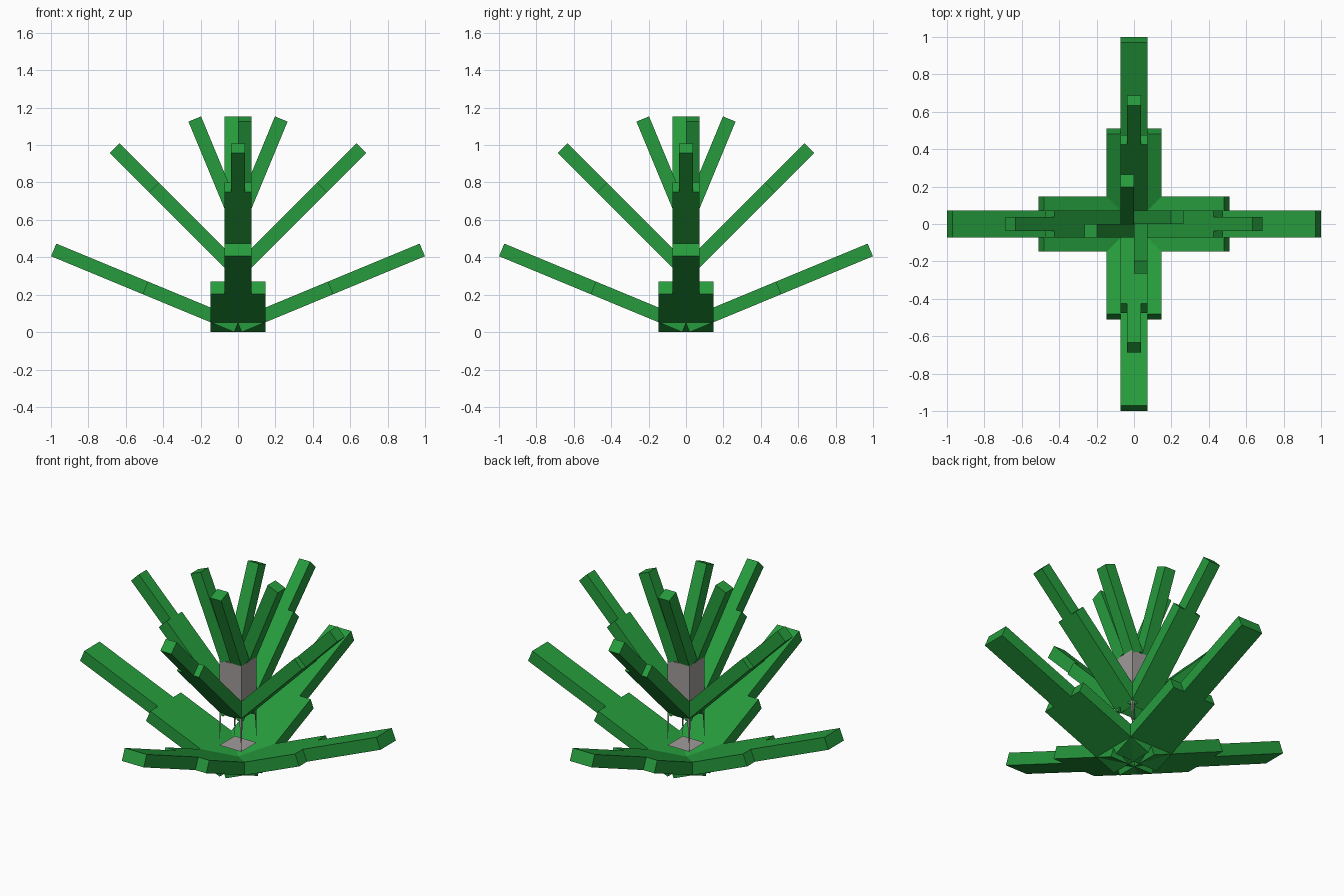
import bpy, math
from mathutils import Matrix, Vector

if "Cube" in bpy.data.objects:
    bpy.data.objects.remove(bpy.data.objects["Cube"])


def material(name, rgb):
    m = bpy.data.materials.new(name)
    m.diffuse_color = (*rgb, 1)
    m.use_nodes = True
    m.node_tree.nodes["Principled BSDF"].inputs["Base Color"].default_value = m.diffuse_color
    return m


GREEN = material("leaf green", (0.019, 0.33, 0.045))
GRAY = material("stem gray", (0.36, 0.33, 0.33))
T = 0.073  # leaf thickness and half width of the core


def mesh_object(name, verts, faces, mat):
    me = bpy.data.meshes.new(name)
    me.from_pydata(verts, [], faces)
    me.materials.append(mat)
    ob = bpy.data.objects.new(name, me)
    bpy.context.collection.objects.link(ob)
    return ob


def leaf_box(name, turn, tilt, start, s0, s1, y0, y1):
    """Tilted box; start is the lower inner corner (x, z), s runs along the leaf."""
    a = math.radians(tilt)
    d = Vector((math.cos(a), 0, math.sin(a)))
    n = Vector((-math.sin(a), 0, math.cos(a)))
    o = Vector((start[0], 0, start[1]))
    rot = Matrix.Rotation(math.radians(turn), 3, 'Z')
    verts = [rot @ (o + d * s + n * t + Vector((0, y, 0)))
             for s in (s0, s1) for y in (y0, y1) for t in (0, T)]
    faces = [(0, 1, 3, 2), (4, 6, 7, 5), (0, 4, 5, 1),
             (2, 3, 7, 6), (0, 2, 6, 4), (1, 5, 7, 3)]
    mesh_object(name, verts, faces, GREEN)


for i in range(4):
    turn = i * 90
    # low spreading leaves: wide base, narrow tip
    leaf_box("low_leaf_base", turn, 22.5, (0.02, 0), 0, 0.53, -2 * T, 2 * T)
    leaf_box("low_leaf_tip", turn, 22.5, (0.02, 0), 0.53, 1.06, -T, T)
    # middle leaves at half the width
    leaf_box("middle_leaf_base", turn, 45, (0.0515, 0.3235), 0, 0.60, -T, T)
    leaf_box("middle_leaf_tip", turn, 45, (0.0515, 0.3235), 0.60, 0.897, -T / 2, T / 2)
    # upright leaves arranged as a pinwheel
    leaf_box("top_leaf", turn, 67.5, (0.066, 0.645), 0, 0.52, 0, T)

    # core wall: solid above the middle leaves, thin tapering corner strips below
    rot = Matrix.Rotation(math.radians(turn), 3, 'Z')
    outline = [(-T, 0.66), (-T, 0.146), (-T + 0.018, 0.40),
               (T - 0.018, 0.40), (T, 0.146), (T, 0.66)]
    mesh_object("core_wall", [rot @ Vector((T, y, z)) for y, z in outline],
                [(0, 1, 2), (0, 2, 3, 5), (3, 4, 5)], GRAY)

# core floor plate
mesh_object("core_floor", [(-T, -T, 0.146), (T, -T, 0.146), (T, T, 0.146), (-T, T, 0.146)],
            [(0, 1, 2, 3)], GRAY)
